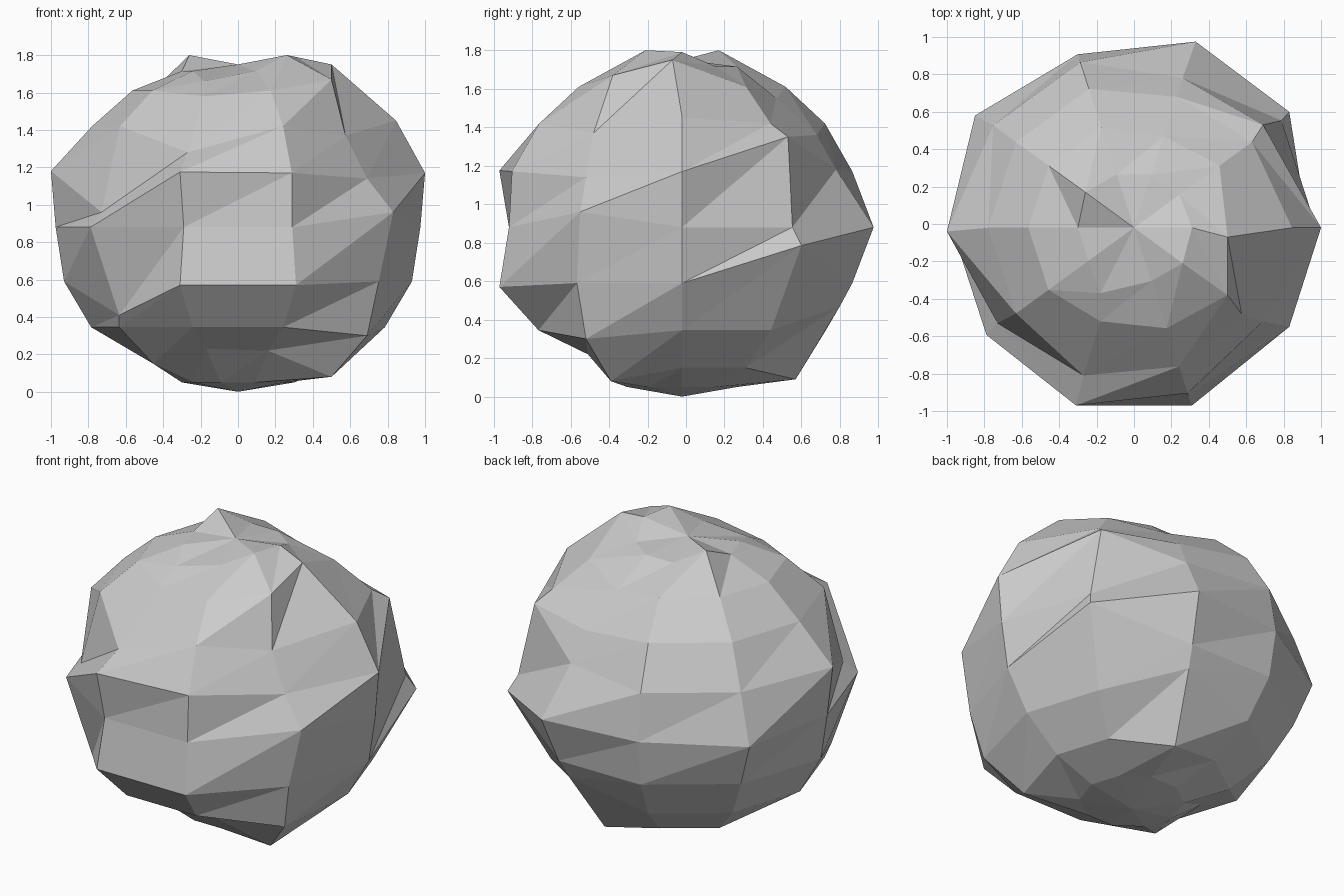
import bpy, bmesh
from math import cos, sin, pi

if "Cube" in bpy.data.objects:
    bpy.data.objects.remove(bpy.data.objects["Cube"])

SEG = 10
CY = -0.02
# (height, radius) of each ring from the top down
RINGS = [(1.715, .30), (1.61, .565), (1.42, .78), (1.17, .93), (.88, .975),
         (.59, .93), (.345, .785), (.15, .56), (.05, .30)]

# dented or bulging corners: (ring, segment) -> position
CHIPS = {
    (1, 0): (.31, -.02, 1.79), (1, 9): (.26, -.21, 1.80),
    (1, 4): (-.26, .17, 1.80), (1, 7): (-.18, -.37, 1.66),
    (2, 0): (.50, -.07, 1.75), (2, 2): (.16, .47, 1.55),
    (2, 7): (-.18, -.52, 1.58), (2, 9): (.50, -.38, 1.67),
    (3, 0): (.845, -.02, 1.45), (3, 2): (.23, .68, 1.36),
    (3, 7): (-.27, -.81, 1.28), (3, 9): (.575, -.48, 1.37),
    (4, 0): (1.0, -.02, 1.17), (4, 1): (.69, .53, 1.35),
    (4, 2): (.26, .78, 1.18), (4, 5): (-1.0, -.04, 1.18),
    (4, 6): (-.73, -.53, .96), (4, 7): (-.31, -.97, 1.175),
    (4, 9): (.69, -.52, 1.14), (5, 2): (.33, .975, .88),
    (5, 4): (-.85, .58, .87), (5, 9): (.83, -.55, .96),
    (6, 1): (.83, .60, .785), (6, 6): (-.635, -.55, .41),
    (7, 2): (.26, .80, .47), (7, 9): (.69, -.52, .30),
    (8, 2): (.17, .57, .09), (8, 5): (-.52, -.02, .22),
    (8, 7): (-.17, -.51, .23), (8, 9): (.50, -.39, .08),
}
# flat front facet, the same left and right
for seg, side in ((7, -1), (8, 1)):
    CHIPS[5, seg] = (side * .29, -.92, .88)
    CHIPS[6, seg] = (side * .31, -.97, .57)
CHIPS[8, 8] = (.16, -.51, .22)

# boulder: faceted ball of stacked rings
bm = bmesh.new()
rows = []
for k, (z, r) in enumerate(RINGS, 1):
    row = []
    for s in range(SEG):
        a = 2 * pi * s / SEG
        base = (r * cos(a), CY + r * sin(a), z)
        row.append(bm.verts.new(CHIPS.get((k, s), base)))
    rows.append(row)
top = bm.verts.new((0, CY, 1.75))
bottom = bm.verts.new((0, CY, 0))
for s in range(SEG):
    t = (s + 1) % SEG
    bm.faces.new((top, rows[0][s], rows[0][t]))
    bm.faces.new((bottom, rows[-1][t], rows[-1][s]))
    # each facet folds along the same diagonal
    for upper, lower in zip(rows, rows[1:]):
        bm.faces.new((upper[s], lower[s], upper[t]))
        bm.faces.new((lower[s], lower[t], upper[t]))
bmesh.ops.recalc_face_normals(bm, faces=bm.faces)

mesh = bpy.data.meshes.new("boulder")
bm.to_mesh(mesh)
bm.free()
boulder = bpy.data.objects.new("boulder", mesh)
bpy.context.collection.objects.link(boulder)
